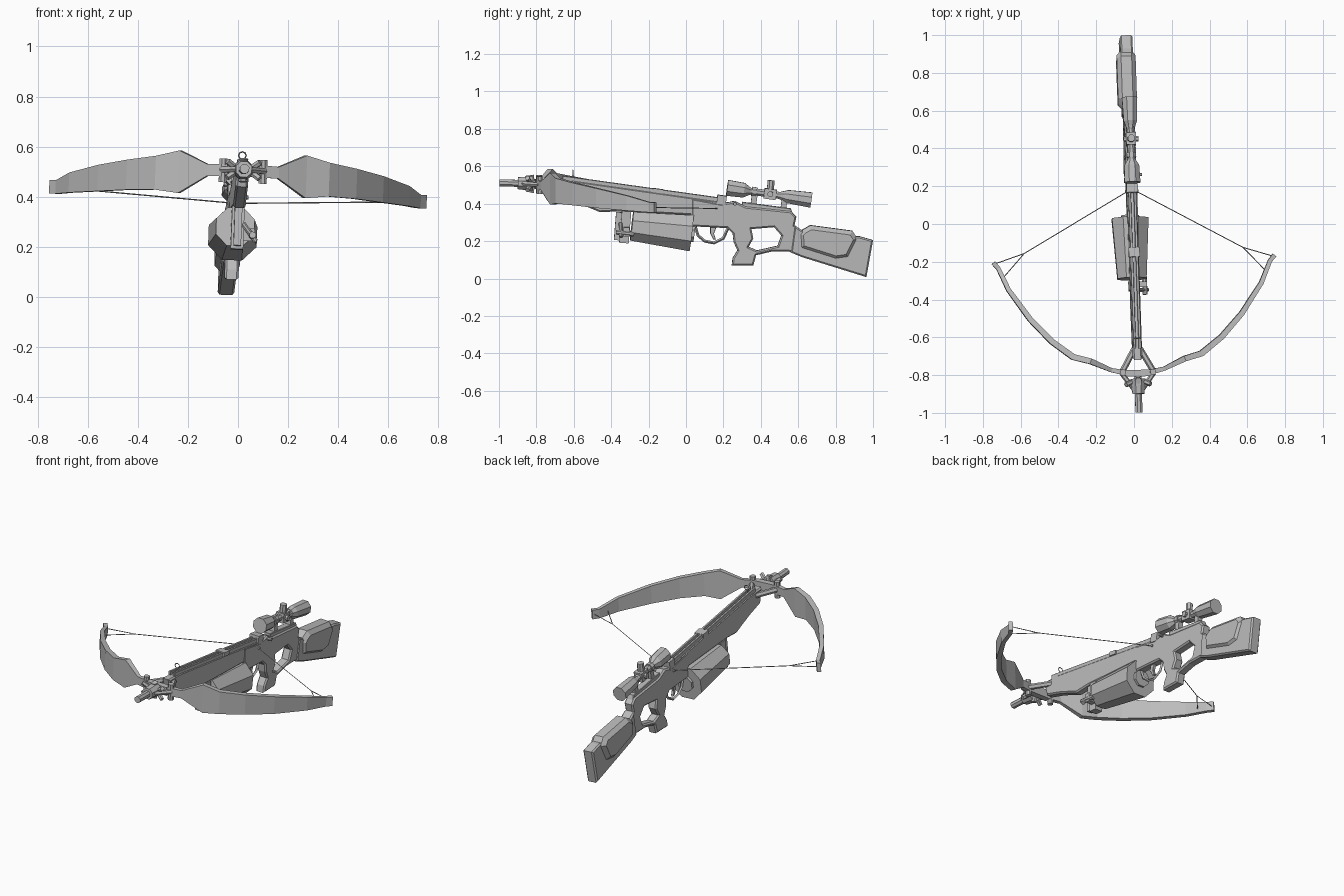
import bpy, bmesh, math
from mathutils import Matrix, Vector

cube = bpy.data.objects.get("Cube")
if cube:
    bpy.data.objects.remove(cube, do_unlink=True)

grey = bpy.data.materials.new("plain grey")
grey.use_nodes = True
colour = (0.5, 0.5, 0.5, 1)
grey.diffuse_color = colour
grey.node_tree.nodes["Principled BSDF"].inputs["Base Color"].default_value = colour
parts = []


def add(name, data):
    ob = bpy.data.objects.new(name, data)
    bpy.context.collection.objects.link(ob)
    data.materials.append(grey)
    parts.append(ob)
    return ob


def slab(name, loops, width, bevel=0.008, x=0):
    """Side outline in (y, z), with optional holes, thickened along x."""
    cu = bpy.data.curves.new(name, "CURVE")
    cu.dimensions = "2D"
    cu.fill_mode = "BOTH"
    cu.extrude = width / 2 - bevel
    cu.bevel_depth = bevel
    cu.bevel_resolution = 0
    cu.offset = -bevel
    for loop in loops:
        s = cu.splines.new("POLY")
        s.points.add(len(loop) - 1)
        for p, (y, z) in zip(s.points, loop):
            p.co = (y, z, 0, 1)
        s.use_cyclic_u = True
        s.use_smooth = False
    ob = add(name, cu)
    ob.matrix_world = Matrix(((0, 0, 1, x), (1, 0, 0, 0), (0, 1, 0, 0), (0, 0, 0, 1)))
    return ob


def rod(name, a, b, r1, r2=None, sides=8):
    """Straight faceted rod between two points."""
    a, b = Vector(a), Vector(b)
    bm = bmesh.new()
    bmesh.ops.create_cone(bm, cap_ends=True, segments=sides, radius1=r1,
                          radius2=r1 if r2 is None else r2, depth=(b - a).length)
    turn = (b - a).to_track_quat("Z", "Y").to_matrix().to_4x4()
    spin = Matrix.Rotation(math.pi / sides, 4, "Z")
    bm.transform(Matrix.Translation((a + b) / 2) @ turn @ spin)
    me = bpy.data.meshes.new(name)
    bm.to_mesh(me)
    bm.free()
    return add(name, me)


def box(name, centre, size, pitch=0):
    bm = bmesh.new()
    bmesh.ops.create_cube(bm, size=1)
    bm.transform(Matrix.Translation(centre) @ Matrix.Rotation(pitch, 4, "X")
                 @ Matrix.Diagonal((*size, 1)))
    me = bpy.data.meshes.new(name)
    bm.to_mesh(me)
    bm.free()
    return add(name, me)


def wire(name, points, r, closed=False):
    cu = bpy.data.curves.new(name, "CURVE")
    cu.dimensions = "3D"
    cu.bevel_depth = r
    cu.bevel_resolution = 0
    s = cu.splines.new("POLY")
    s.points.add(len(points) - 1)
    for p, co in zip(s.points, points):
        p.co = (*co, 1)
    s.use_cyclic_u = closed
    s.use_smooth = False
    return add(name, cu)


def limb(name, side):
    """Bow limb lofted through (x, y, low z, high z, thickness) stations."""
    stations = [(.05, -.79, .48, .53, .03), (.14, -.77, .478, .525, .022),
                (.25, -.72, .405, .575, .03), (.34, -.695, .415, .55, .032),
                (.45, -.61, .41, .53, .03), (.56, -.49, .40, .505, .028),
                (.67, -.33, .39, .47, .024), (.72, -.215, .383, .437, .022),
                (.745, -.185, .383, .437, .024)]
    bm = bmesh.new()
    rings = []
    for i, (x, y, lo, hi, t) in enumerate(stations):
        p, q = stations[max(i - 1, 0)], stations[min(i + 1, len(stations) - 1)]
        d = Vector((q[0] - p[0], q[1] - p[1])).normalized() * t / 2
        rings.append([bm.verts.new((side * (x + k * d.y), y - k * d.x, z))
                      for k, z in ((1, lo), (1, hi), (-1, hi), (-1, lo))])
    for a, b in zip(rings, rings[1:]):
        for i in range(4):
            j = (i + 1) % 4
            bm.faces.new((a[i], a[j], b[j], b[i]))
    bm.faces.new(rings[0])
    bm.faces.new(rings[-1])
    bmesh.ops.recalc_face_normals(bm, faces=bm.faces)
    me = bpy.data.meshes.new(name)
    bm.to_mesh(me)
    bm.free()
    return add(name, me)


# Stock: fore-end, receiver with thumbhole grip, butt and cheek rest
slab("fore_end", [[(-.72, .53), (-.6, .525), (.24, .405), (.24, .275), (.04, .28), (.02, .34),
                   (-.36, .36), (-.46, .355), (-.52, .38), (-.6, .41), (-.7, .44)]], .05)
slab("receiver_and_grip",
     [[(.03, .43), (.19, .40), (.26, .415), (.32, .385), (.56, .36), (.59, .33), (.58, .285),
       (.64, .245), (.64, .11), (.55, .145), (.46, .145), (.375, .125), (.36, .07), (.245, .07),
       (.25, .11), (.275, .15), (.255, .195), (.25, .24), (.22, .27), (.03, .28)],
      [(.35, .265), (.47, .275), (.51, .23), (.49, .175), (.38, .15), (.335, .17), (.36, .215)]],
     .056)
slab("butt_stock", [[(.58, .285), (.64, .245), (.93, .225), (1, .205), (.965, .008),
                     (.62, .115), (.56, .14)]], .066)
slab("cheek_rest", [[(.605, .24), (.625, .262), (.665, .285), (.89, .255), (.92, .21),
                     (.87, .11), (.8, .1), (.61, .16)]], .1, .022, -.004)

# Rail and the small fittings on it
for side in (-1, 1):
    slab("rail", [[(-.66, .55), (.2, .43), (.2, .40), (-.66, .51)]], .014, .002, side * .014)
box("rail_clip", (0, -.15, .468), (.058, .05, .024), -.14)
box("string_latch", (0, .19, .42), (.06, .05, .05), -.14)
rod("cocking_knob", (.02, .26, .40), (.055, .26, .40), .009)
rod("front_sight_post", (0, -.605, .515), (0, -.605, .55), .005)
wire("front_sight_ring", [(.015 * math.cos(a * math.pi / 4), -.605, .565 + .015 * math.sin(a * math.pi / 4))
                          for a in range(8)], .003, True)

# Quiver drum under the fore-end, with its bracket
rod("drum", (-.008, -.29, .28), (-.008, .03, .243), .083, .105)
rod("drum_hub", (-.008, .03, .243), (-.008, .045, .241), .05)
box("drum_bracket", (0, -.325, .275), (.05, .05, .17), -.08)
box("bracket_plate", (0, -.362, .28), (.03, .035, .15), -.08)
rod("bracket_bolt", (.06, -.375, .25), (.06, -.28, .24), .014)
box("bolt_lug", (.045, -.32, .25), (.05, .03, .05))
rod("bracket_pin", (.02, -.35, .295), (.075, -.35, .225), .011)

# Trigger
wire("trigger_guard", [(0, .05, .275), (0, .065, .23), (0, .10, .2), (0, .15, .19),
                       (0, .2, .215), (0, .225, .27)], .008)
slab("trigger", [[(.13, .28), (.165, .28), (.15, .24), (.16, .21), (.145, .21), (.13, .24)]],
     .016, .002)

# Scope on its mount
def axis(y):
    return (0, y, .485 - .145 * (y - .22))

rod("scope_tube", axis(.3), axis(.56), .02)
rod("scope_front_bell", axis(.22), axis(.31), .046, .042)
rod("scope_front_cone", axis(.31), axis(.345), .042, .02)
rod("scope_rear_cone", axis(.5), axis(.545), .02, .038)
rod("scope_rear_bell", axis(.545), axis(.67), .038, .044)
box("turret_block", axis(.45), (.052, .065, .055), -.14)
rod("top_turret", (0, .45, .45), (0, .455, .525), .02)
rod("side_turret", (-.04, .45, .452), (.04, .45, .452), .016)
slab("scope_base", [[(.3, .41), (.56, .375), (.57, .35), (.3, .375)]], .04, .003)
for y in (.365, .525):
    box("scope_mount", (0, y, axis(y)[2] - .035), (.03, .03, .075), -.14)
    rod("scope_ring", axis(y - .013), axis(y + .013), .027)

# Nose and riser
rod("nose", (0, -.998, .512), (0, -.78, .505), .02)
rod("nose_collar", (0, -.90, .51), (0, -.82, .507), .034, .042)
box("riser_block", (0, -.79, .505), (.13, .035, .05))
for side in (-1, 1):
    name = "left" if side > 0 else "right"
    rod("riser_rear_arm", (side * .085, -.785, .505), (side * .015, -.66, .50), .016, sides=6)
    rod("riser_front_arm", (side * .085, -.79, .505), (side * .015, -.885, .51), .013, sides=6)
    rod("limb_bolt", (side * .08, -.785, .455), (side * .08, -.785, .55), .017)
    for z in (.475, .54):
        rod("riser_stud", (side * .02, -.83, .507), (side * .065, -.85, z), .013, sides=6)
    limb(name + "_limb", side)
    # String with its forked end
    fork = (side * .58, -.14, .402)
    wire(name + "_string", [(side * .735, -.19, .41), fork, (side * .02, .175, .375)], .0025)
    wire(name + "_string_fork", [(side * .69, -.26, .41), fork], .0025)
rod("string_nock", (-.035, .175, .375), (.035, .175, .375), .007)
for z in (.46, .552):
    rod("riser_top_stud", (0, -.82, .507), (0, -.83, z), .014, .018, 6)

# The whole weapon rests with a slight turn and lean
pivot = Matrix.Translation((0, 0, .45))
lean = Matrix.Translation((-.004, 0, 0)) @ pivot @ Matrix.Rotation(.028, 4, "Z") \
    @ Matrix.Rotation(.04, 4, "Y") @ pivot.inverted()
for ob in parts:
    ob.matrix_world = lean @ ob.matrix_world
